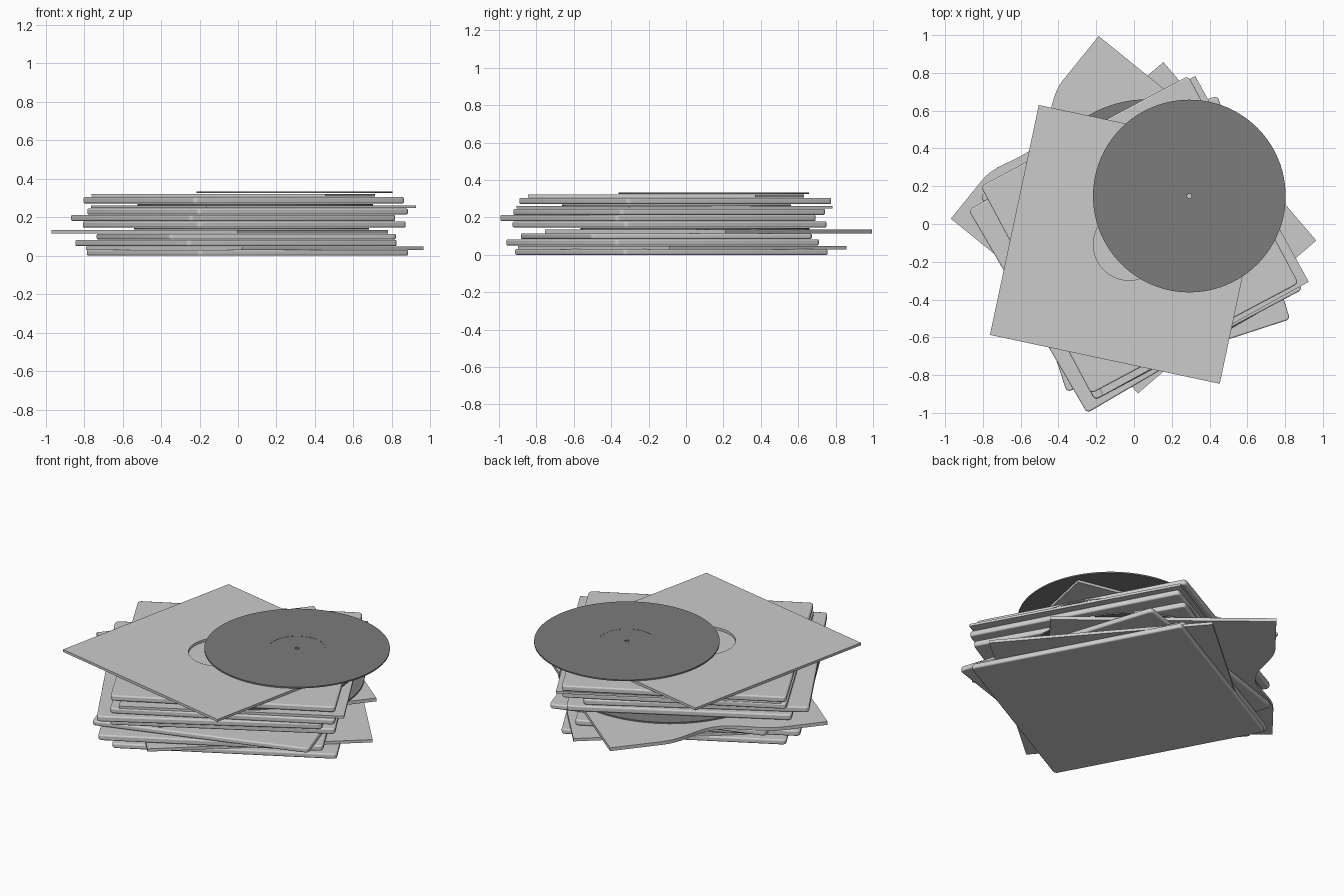
import bpy, bmesh
from math import cos, sin, pi, radians

if "Cube" in bpy.data.objects:
    bpy.data.objects.remove(bpy.data.objects["Cube"])

dark = bpy.data.materials.new("dark_vinyl")
dark.diffuse_color = (0.2, 0.2, 0.2, 1)
dark.use_nodes = True
dark.node_tree.nodes["Principled BSDF"].inputs["Base Color"].default_value = dark.diffuse_color


def finish(name, bm, x, y, z, angle, mat=None):
    bmesh.ops.recalc_face_normals(bm, faces=bm.faces)
    me = bpy.data.meshes.new(name)
    bm.to_mesh(me)
    bm.free()
    ob = bpy.data.objects.new(name, me)
    bpy.context.collection.objects.link(ob)
    ob.location = (x, y, z)
    ob.rotation_euler.z = radians(angle)
    if mat:
        me.materials.append(mat)
    return ob


def smooth(ob):
    bpy.ops.object.select_all(action='DESELECT')
    bpy.context.view_layer.objects.active = ob
    ob.select_set(True)
    bpy.ops.object.shade_smooth_by_angle(angle=radians(35))


def prism(outline, h):
    bm = bmesh.new()
    f = bm.faces.new([bm.verts.new((px, py, 0)) for px, py in outline])
    top = bmesh.ops.extrude_face_region(bm, geom=[f])["geom"]
    bmesh.ops.translate(bm, vec=(0, 0, h),
                        verts=[v for v in top if isinstance(v, bmesh.types.BMVert)])
    return bm


def ring_solid(loops):
    """Closed solid from a cyclic list of equal-length loops."""
    bm = bmesh.new()
    rows = [[bm.verts.new(p) for p in lp] for lp in loops]
    n = len(rows[0])
    for i, a in enumerate(rows):
        b = rows[(i + 1) % len(rows)]
        for j in range(n):
            k = (j + 1) % n
            bm.faces.new((a[j], a[k], b[k], b[j]))
    return bm


def circle(r, z, n=96):
    return [(r * cos(2 * pi * i / n), r * sin(2 * pi * i / n), z) for i in range(n)]


def square(half, z, n=96):
    return [(half * c / max(abs(c), abs(s)), half * s / max(abs(c), abs(s)), z)
            for c, s, _ in circle(1, 0, n)]


# Thick jackets: rounded corners and softened edges
def jacket(name, x, y, z, h, angle, half=0.622, r=0.022):
    pts = []
    for q, (sx, sy) in enumerate([(1, 1), (-1, 1), (-1, -1), (1, -1)]):
        for i in range(5):
            a = q * pi / 2 + i * pi / 8
            pts.append((sx * (half - r) + r * cos(a), sy * (half - r) + r * sin(a)))
    ob = finish(name, prism(pts, h), x, y, z, angle)
    m = ob.modifiers.new("soft_edges", 'BEVEL')
    m.width, m.segments, m.limit_method = 0.008, 3, 'ANGLE'
    m.angle_limit = radians(40)
    smooth(ob)


# Thin sleeves: sharp squares, optionally with a thumb scallop in one edge
def sleeve(name, x, y, z, h, angle, scallop=0.0, half=0.622):
    pts = [(-half, -half), (half, -half), (half, half), (-half, half)]
    if scallop:
        for i in range(25):
            t = 1 - i / 12
            pts.append((-half + scallop * (1 + cos(pi * t)) / 2, -0.02 + 0.34 * t))
    smooth(finish(name, prism(pts, h), x, y, z, angle))


# Records: lathed disc with spindle hole and a faint label step
def record(name, x, y, z, r, h=0.008, label=0.155):
    prof = [(0.012, 0), (r, 0), (r, h), (label, h), (label, h - 0.001), (0.012, h - 0.001)]
    smooth(finish(name, ring_solid([circle(a, b) for a, b in prof]), x, y, z, 0, dark))


# Stack, bottom to top
jacket("jacket_1", 0.05, -0.078, 0.0, 0.03, 28.4)
sleeve("plain_sleeve_low", 0.088, -0.02, 0.03, 0.017, 40.6)
jacket("jacket_2", -0.01, -0.125, 0.05, 0.033, 28.4)
jacket("jacket_3", 0.043, -0.105, 0.085, 0.029, 18)
sleeve("scalloped_sleeve", -0.095, 0.12, 0.115, 0.02, -39, scallop=0.105)
record("large_record_low", 0.07, 0.048, 0.136, 0.612)
jacket("jacket_4", 0.033, -0.088, 0.146, 0.033, 29.3)
jacket("jacket_5", -0.025, -0.15, 0.18, 0.033, 30.3)
jacket("jacket_6", 0.05, -0.09, 0.214, 0.032, 28)
sleeve("plain_sleeve_high", 0.08, -0.062, 0.247, 0.014, 28.9)
record("large_record_high", 0.09, -0.05, 0.262, 0.612)
jacket("jacket_7", 0.03, -0.057, 0.272, 0.033, 28)

# Top sleeve with round centre window
h = 0.015
bm = ring_solid([circle(0.19, 0), square(0.622, 0), square(0.622, h), circle(0.19, h)])
smooth(finish("window_sleeve", bm, -0.025, -0.108, 0.307, -12))
record("small_record_top", 0.293, 0.148, 0.325, 0.51)
